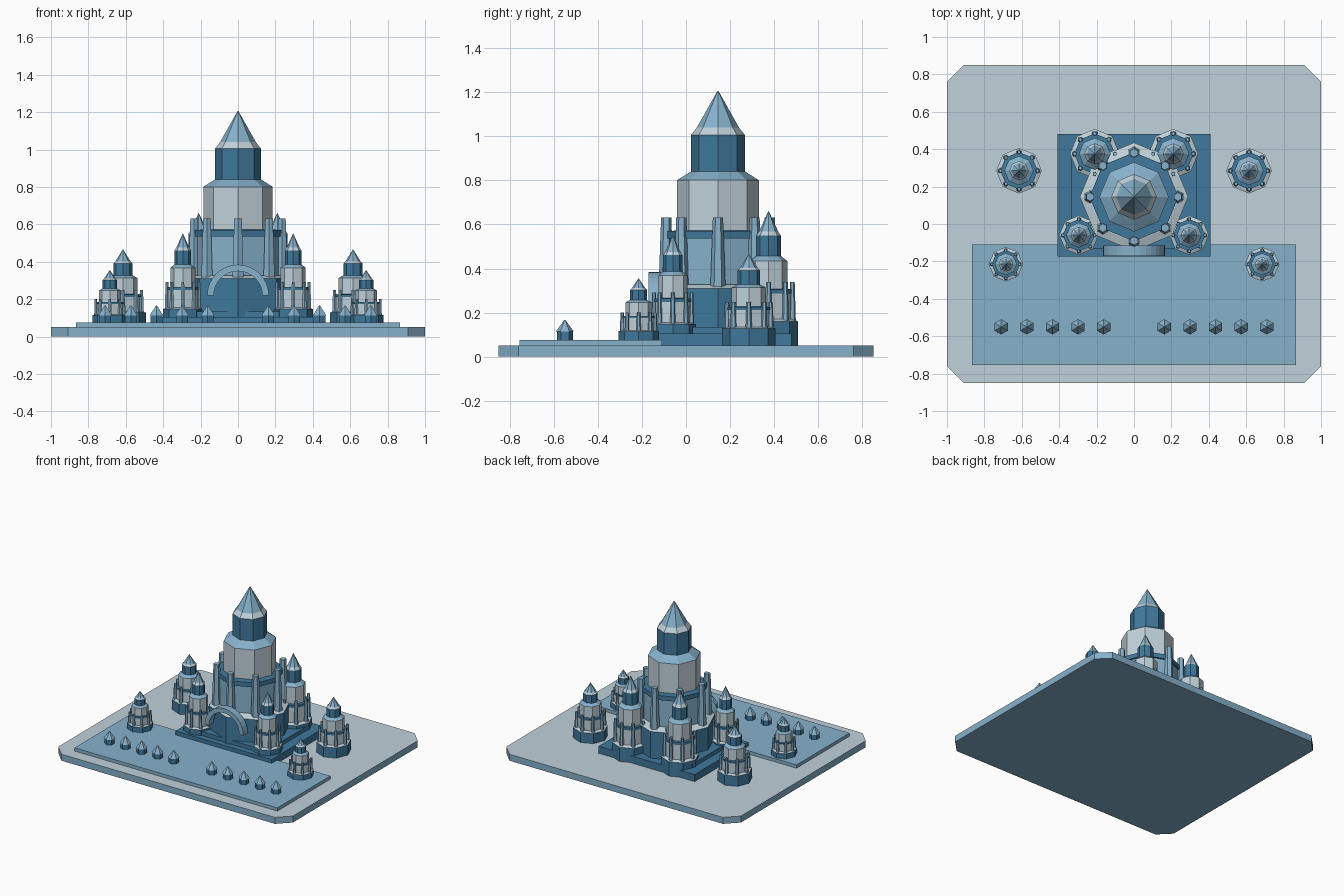
import bpy, bmesh
from math import sin, cos, pi

cube = bpy.data.objects.get("Cube")
if cube:
    bpy.data.objects.remove(cube)


def material(name, rgb):
    m = bpy.data.materials.new(name)
    m.use_nodes = True
    m.diffuse_color = (*rgb, 1)
    m.node_tree.nodes["Principled BSDF"].inputs["Base Color"].default_value = (*rgb, 1)
    return m


STONE, MID, DARK = 0, 1, 2
MATS = [material("pale_stone", (0.53, 0.64, 0.7)),
        material("soft_blue", (0.24, 0.44, 0.6)),
        material("deep_blue", (0.05, 0.19, 0.335))]


def finish(bm, name, loc=(0, 0, 0)):
    bmesh.ops.recalc_face_normals(bm, faces=bm.faces)
    me = bpy.data.meshes.new(name)
    bm.to_mesh(me)
    bm.free()
    for m in MATS:
        me.materials.append(m)
    ob = bpy.data.objects.new(name, me)
    ob.location = loc
    bpy.context.collection.objects.link(ob)
    return ob


def lathe(bm, profile, sides, cx=0, cy=0):
    """Faceted turned solid; profile rows are (radius, z, colour of the band below)."""
    rings = []
    for r, z, _ in profile:
        rings.append([bm.verts.new((cx + r * sin(2 * pi * i / sides),
                                    cy + r * cos(2 * pi * i / sides), z))
                      for i in range(sides)])
    for k in range(1, len(rings)):
        a, b = rings[k - 1], rings[k]
        for i in range(sides):
            j = (i + 1) % sides
            bm.faces.new((a[i], a[j], b[j], b[i])).material_index = profile[k][2]
    bm.faces.new(rings[0]).material_index = profile[0][2]
    bm.faces.new(rings[-1]).material_index = profile[-1][2]


def slab(name, outline, z0, z1, side, top):
    bm = bmesh.new()
    low = [bm.verts.new((x, y, z0)) for x, y in outline]
    high = [bm.verts.new((x, y, z1)) for x, y in outline]
    bm.faces.new(low).material_index = side
    bm.faces.new(high).material_index = top
    n = len(outline)
    for i in range(n):
        j = (i + 1) % n
        bm.faces.new((low[i], low[j], high[j], high[i])).material_index = side
    return finish(bm, name)


def box(name, x, y0, y1, z0, z1, mat):
    return slab(name, [(-x, y0), (x, y0), (x, y1), (-x, y1)], z0, z1, mat, mat)


def tower(name, x, y, z0, top, radius, body):
    """Stacked octagonal tower with a ring of tapered buttresses."""
    h = top - z0
    rows = [(1.0, 0.0, DARK), (1.0, 0.225, DARK), (0.83, 0.24, STONE),
            (0.775, 0.24, STONE), (0.775, 0.42, body), (0.82, 0.42, DARK),
            (0.82, 0.45, DARK), (0.64, 0.452, DARK), (0.64, 0.65, STONE),
            (0.42, 0.685, MID), (0.42, 0.828, DARK), (0.33, 0.857, STONE),
            (0.01, 1.0, MID)]
    bm = bmesh.new()
    lathe(bm, [(r * radius, z * h, m) for r, z, m in rows], 8)
    for i in range(8):
        a = i * pi / 4
        lathe(bm, [(0.12 * radius, 0.22 * h, MID), (0.08 * radius, 0.503 * h, MID)],
              6, 0.81 * radius * sin(a), 0.81 * radius * cos(a))
    return finish(bm, name, (x, y, z0))


# Ground plate with clipped corners
c, w, d = 0.09, 1.0, 0.85
plate = [(-w + c, -d), (w - c, -d), (w, -d + c), (w, d - c),
         (w - c, d), (-w + c, d), (-w, d - c), (-w, -d + c)]
slab("ground_plate", plate, 0, 0.05, MID, STONE)

# Forecourt and stepped podium
box("forecourt", 0.865, -0.755, -0.11, 0.045, 0.075, MID)
box("podium_lower", 0.41, -0.175, 0.48, 0.045, 0.105, DARK)
box("podium_upper", 0.335, -0.13, 0.4, 0.1, 0.135, DARK)

# Keep and its towers
tower("keep", 0, 0.145, 0.05, 1.205, 0.29, MID)
for side, s in (("left", 1), ("right", -1)):
    tower(f"rear_tower_{side}", s * 0.21, 0.375, 0.015, 0.66, 0.133, STONE)
    tower(f"front_tower_{side}", s * 0.295, -0.06, 0.03, 0.55, 0.105, STONE)
    tower(f"outer_tower_{side}", s * 0.615, 0.285, 0.03, 0.465, 0.122, STONE)
    tower(f"gate_tower_{side}", s * 0.685, -0.215, 0.045, 0.355, 0.092, STONE)

# Entrance arch: half ring of square section
bm = bmesh.new()
steps, previous = 16, None
for i in range(steps + 1):
    a = pi * i / steps
    ring = [bm.verts.new((r * cos(a), y, 0.22 + r * sin(a)))
            for r, y in ((0.13, -0.17), (0.165, -0.17), (0.165, -0.115), (0.13, -0.115))]
    if previous:
        for k in range(4):
            n = (k + 1) % 4
            bm.faces.new((previous[k], previous[n], ring[n], ring[k]))
    if i in (0, steps):
        bm.faces.new(ring)
    previous = ring
for f in bm.faces:
    f.material_index = MID
finish(bm, "entrance_arch")

# Row of small pavilions along the forecourt
for i in range(5):
    for side, s in (("left", 1), ("right", -1)):
        bm = bmesh.new()
        lathe(bm, [(0.036, 0, DARK), (0.036, 0.04, DARK), (0.041, 0.04, MID),
                   (0.002, 0.093, MID)], 6)
        finish(bm, f"pavilion_{side}_{i + 1}", (s * (0.162 + 0.137 * i), -0.55, 0.074))
